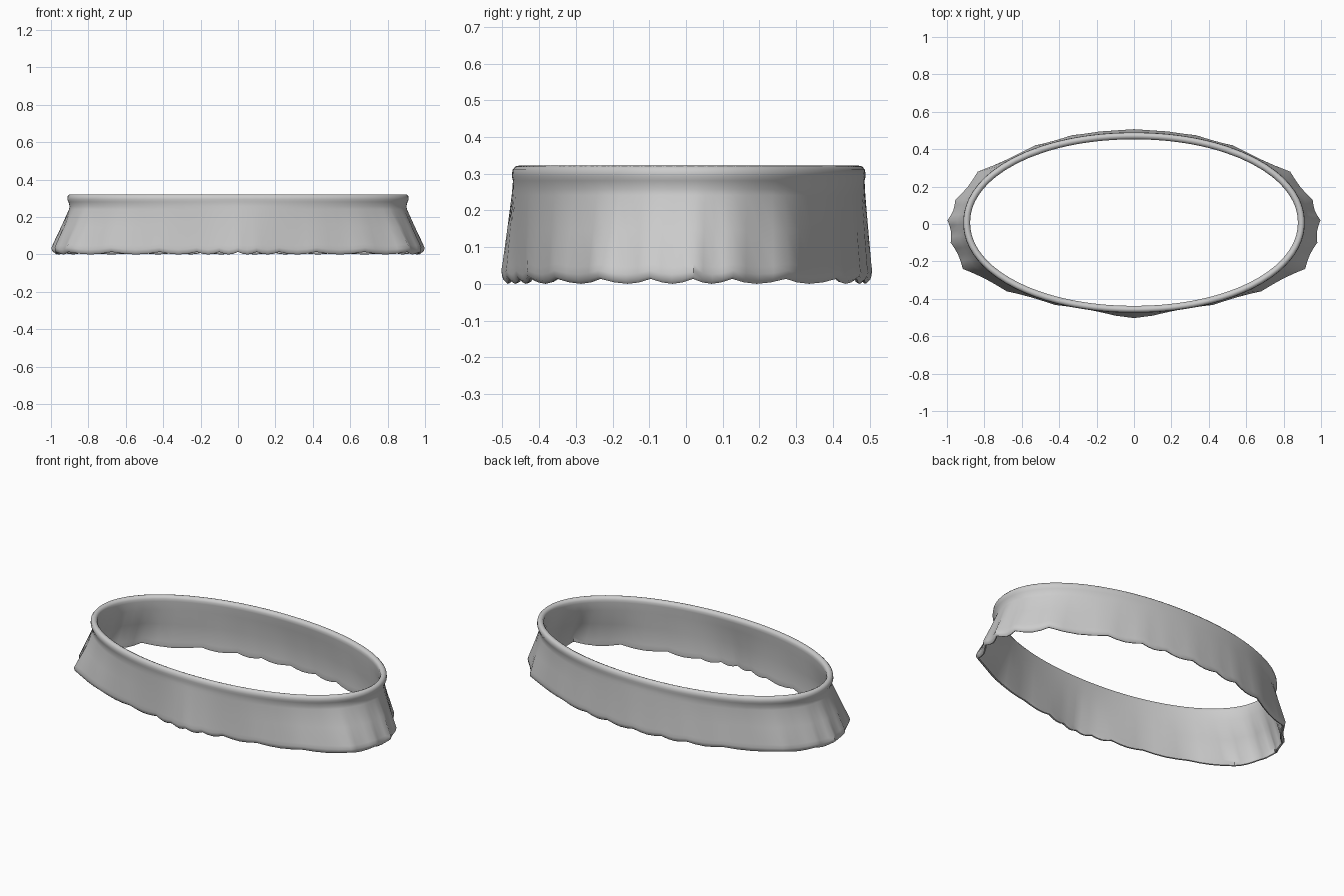
import bpy, bmesh, math
from mathutils import Vector

if "Cube" in bpy.data.objects:
    bpy.data.objects.remove(bpy.data.objects["Cube"])

# Right half of the wavy hem, from back centre to front centre (x, y)
half = [(0, .507), (.18, .495), (.33, .475), (.53, .42), (.835, .28), (.955, .13),
        (.997, .02), (.98, -.10), (.915, -.24), (.68, -.36), (.42, -.433),
        (.22, -.463), (.10, -.49), (0, -.503)]
loop = half + [(-x, y) for x, y in reversed(half[1:-1])]

SUB = 4
RX, RY, CY, EXP = .913, .482, .0075, 2.06


def rim_point(p):
    # Point on the oval rim facing hem point p, with its outward normal
    t = math.atan2(p.y / .5, p.x)
    c, s = math.cos(t), math.sin(t)
    pos = Vector((RX * math.copysign(abs(c) ** (2 / EXP), c),
                  CY + RY * math.copysign(abs(s) ** (2 / EXP), s)))
    return pos, Vector((c / RX, s / RY)).normalized(), abs(c) ** 1.5


# Closed wall section: (blend towards hem, inset, neck pinch, height)
section = [(1, .010, 0, .004), (1, .002, 0, .012), (1, 0, 0, .030), (.93, .001, 0, .05),
           (.52, .002, .5, .15), (.12, .003, 1, .245), (.06, .003, .85, .262),
           (0, .003, .2, .285), (0, 0, 0, .298), (0, .002, 0, .315), (0, .010, 0, .324),
           (0, .020, 0, .326), (0, .031, 0, .321), (0, .037, 0, .310), (0, .036, 0, .295),
           (.12, .026, .9, .245), (.52, .020, .5, .15), (.95, .017, 0, .04),
           (1, .020, 0, .018), (1, .017, 0, .006)]

bm = bmesh.new()
rings = []
n = len(loop)
for i in range(n):
    a, b = Vector(loop[i]), Vector(loop[(i + 1) % n])
    for k in range(SUB):
        u = k / SUB
        p = a.lerp(b, u)
        sag = math.sin(math.pi * u)
        pos, nrm, side = rim_point(p)
        p = p - nrm * .010 * sag * side
        ring = []
        for f, inset, pinch, z in section:
            q = pos.lerp(p, f) - nrm * (inset + pinch * .016 * side)
            # Hem rises at the outward folds and dips between them
            z += .014 * (1 - sag) * max(0, 1 - z / .12)
            ring.append(bm.verts.new((q.x, q.y, z - .004)))
        rings.append(ring)

m = len(section)
for i, r in enumerate(rings):
    s = rings[(i + 1) % len(rings)]
    for j in range(m):
        bm.faces.new((r[j], s[j], s[(j + 1) % m], r[(j + 1) % m]))
bmesh.ops.recalc_face_normals(bm, faces=bm.faces)

mesh = bpy.data.meshes.new("flared_oval_band")
bm.to_mesh(mesh)
bm.free()
band = bpy.data.objects.new("flared_oval_band", mesh)
bpy.context.collection.objects.link(band)
bpy.context.view_layer.objects.active = band
band.select_set(True)
bpy.ops.object.shade_smooth_by_angle(angle=math.radians(50))
